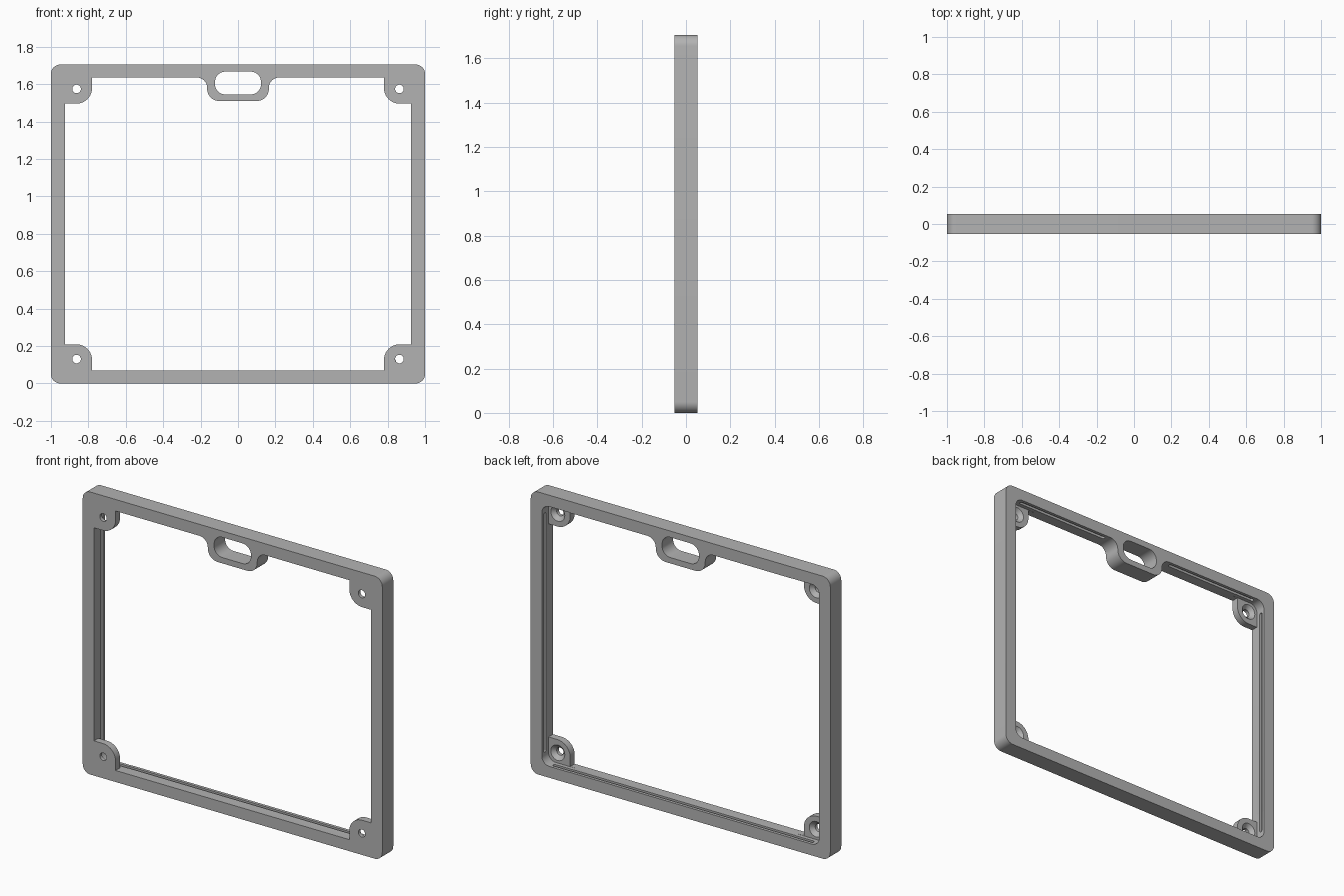
import bpy, bmesh, math
from mathutils import Vector, Matrix

if "Cube" in bpy.data.objects:
    bpy.data.objects.remove(bpy.data.objects["Cube"])

HALF = 0.0525            # half the frame depth
HEIGHT = 1.705
MID = HEIGHT / 2
IN_X, IN_Z = 0.925, 0.783    # half size of the opening
TAB_BACK = -0.01         # back surface of the corner tabs


def fillet(corners, steps=10):
    """Round right-angled corners given as (u, v, radius)."""
    out = []
    for i, (u, v, r) in enumerate(corners):
        p = Vector((u, v))
        if r == 0:
            out.append(p)
            continue
        a = (Vector(corners[i - 1][:2]) - p).normalized() * r
        b = (Vector(corners[(i + 1) % len(corners)][:2]) - p).normalized() * r
        for k in range(steps + 1):
            t = math.pi / 2 * k / steps
            out.append(p + a + b - b * math.cos(t) - a * math.sin(t))
    return out


def box(u0, u1, v0, v1, r):
    return fillet([(u0, v0, r), (u1, v0, r), (u1, v1, r), (u0, v1, r)])


def new_object(name, bm):
    bmesh.ops.recalc_face_normals(bm, faces=bm.faces[:])
    mesh = bpy.data.meshes.new(name)
    bm.to_mesh(mesh)
    bm.free()
    obj = bpy.data.objects.new(name, mesh)
    bpy.context.collection.objects.link(obj)
    return obj


def prism(name, points, lo, hi, place):
    """Extrude a profile from lo to hi; place maps (u, v, depth) to space."""
    bm = bmesh.new()
    face = bm.faces.new([bm.verts.new(place(p[0], p[1], lo)) for p in points])
    side = bmesh.ops.extrude_face_region(bm, geom=[face])["geom"]
    shift = Vector(place(0, 0, hi)) - Vector(place(0, 0, lo))
    bmesh.ops.translate(bm, vec=shift,
                        verts=[g for g in side if isinstance(g, bmesh.types.BMVert)])
    return new_object(name, bm)


def cone(name, x, z, y0, y1, r0, r1):
    bm = bmesh.new()
    turn = Matrix.Translation((x, (y0 + y1) / 2, z)) @ Matrix.Rotation(-math.pi / 2, 4, 'X')
    bmesh.ops.create_cone(bm, cap_ends=True, segments=32, radius1=r0, radius2=r1,
                          depth=y1 - y0, matrix=turn)
    return new_object(name, bm)


def front(u, v, d):
    return (u, d, v)


def flat(u, v, d):
    return (u, v, d)


def upright(u, v, d):
    return (d, v, u)


# Outer body
frame = prism("frame", box(-1, 1, 0, HEIGHT, 0.05), -HALF, HALF, front)
cutters = []

# Opening, leaving the corner tabs and the handle loop
top, bottom = MID + IN_Z, MID - IN_Z
half = [(0.165, 1.51, 0.065), (0.165, top, 0.055), (0.78, top, 0),
        (0.78, top - 0.14, 0.085), (IN_X, top - 0.14, 0), (IN_X, bottom + 0.14, 0),
        (0.78, bottom + 0.14, 0.085), (0.78, bottom, 0)]
mirrored = [(-x, z, r) for x, z, r in reversed(half)]
cutters.append(prism("opening_cutter", fillet(half + mirrored), -0.1, 0.1, front))

# Handle slot
cutters.append(prism("slot_cutter", box(-0.123, 0.123, 1.545, 1.667, 0.055), -0.1, 0.1, front))

# Corner pockets behind the tabs, with screw holes and countersinks
for sx in (-1, 1):
    for sz in (-1, 1):
        u = sorted((sx * (IN_X + 0.001), sx * 0.7))
        v = sorted((MID + sz * (IN_Z + 0.001), MID + sz * 0.55))
        cutters.append(prism("pocket_cutter", box(*u, *v, 0.05), TAB_BACK, 0.1, front))
        x, z = sx * 0.863, MID + sz * 0.722
        cutters.append(cone("hole_cutter", x, z, -0.1, 0.1, 0.023, 0.023))
        cutters.append(cone("sink_cutter", x, z, TAB_BACK - 0.022, TAB_BACK + 0.003, 0.023, 0.05))

# Narrow retaining grooves along the inner walls
g0, g1, deep = 0.014, 0.034, 0.015
for s in (-1, 1):
    d = sorted((s * (IN_X - 0.02), s * (IN_X + deep)))
    cutters.append(prism("groove_cutter", box(0.13, HEIGHT - 0.13, g0, g1, 0.0095), *d, upright))
    u = sorted((s * 0.24, s * 0.87))
    cutters.append(prism("groove_cutter", box(*u, g0, g1, 0.0095), top - 0.02, top + deep, flat))
cutters.append(prism("groove_cutter", box(-0.87, 0.87, g0, g1, 0.0095),
                     bottom - deep, bottom + 0.02, flat))

# Cut everything out of the body
bpy.context.view_layer.objects.active = frame
frame.select_set(True)
for cutter in cutters:
    cutter.hide_render = True
    mod = frame.modifiers.new("cut", 'BOOLEAN')
    mod.operation = 'DIFFERENCE'
    mod.solver = 'EXACT'
    mod.object = cutter
    bpy.ops.object.modifier_apply(modifier=mod.name)
    bpy.data.objects.remove(cutter)

# Material and shading
grey = bpy.data.materials.new("plain grey")
grey.use_nodes = True
colour = (0.45, 0.45, 0.45, 1)
grey.diffuse_color = colour
grey.node_tree.nodes["Principled BSDF"].inputs["Base Color"].default_value = colour
frame.data.materials.clear()
frame.data.materials.append(grey)
for p in frame.data.polygons:
    p.material_index = 0
bpy.ops.object.shade_smooth_by_angle(angle=math.radians(30))
